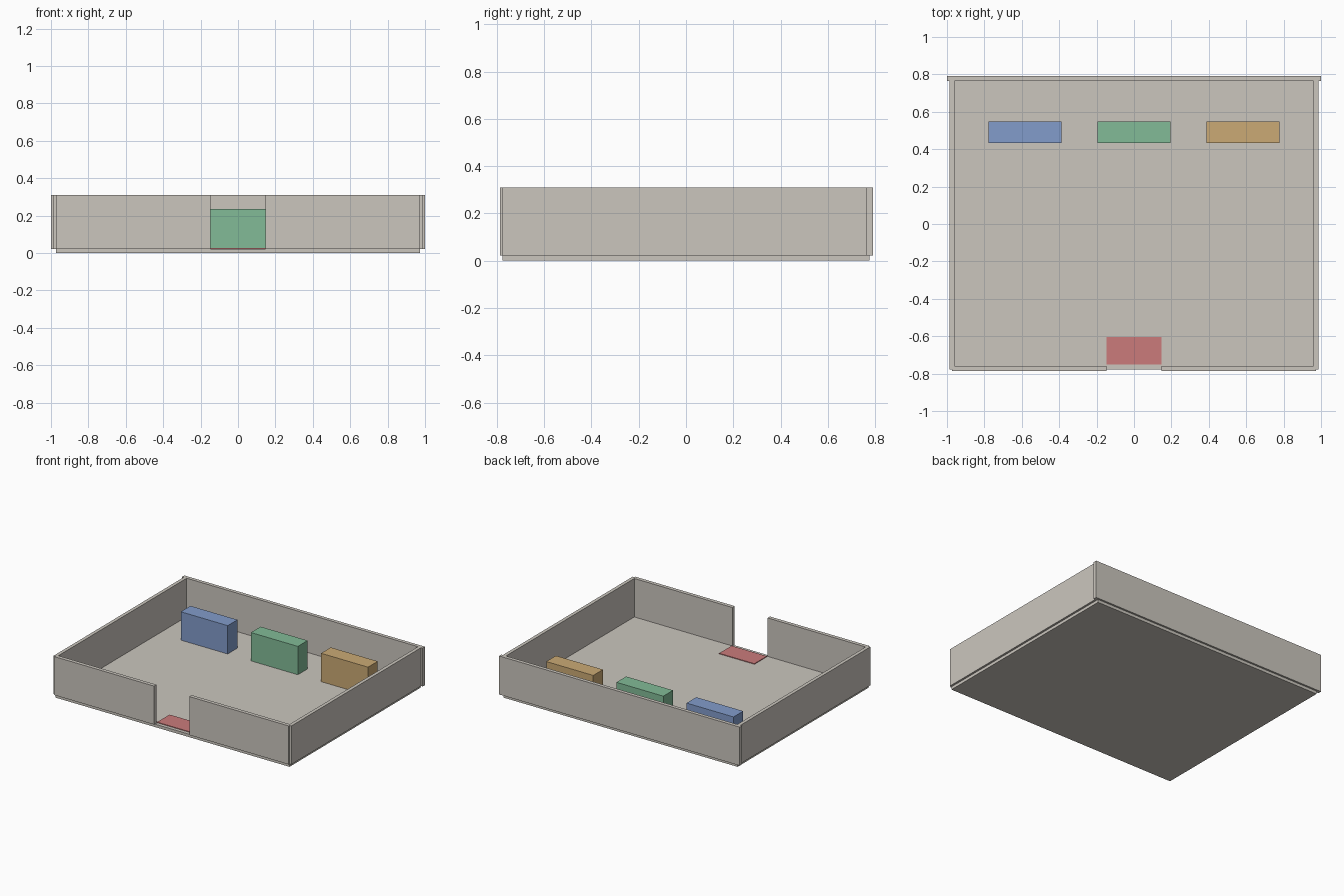
import bpy

if "Cube" in bpy.data.objects:
    bpy.data.objects.remove(bpy.data.objects["Cube"])


def material(name, rgb):
    """Flat colour given as sRGB 0-255, stored as linear."""
    def lin(c):
        c /= 255
        return c / 12.92 if c <= 0.04045 else ((c + 0.055) / 1.055) ** 2.4
    mat = bpy.data.materials.new(name)
    mat.diffuse_color = (*[lin(c) for c in rgb], 1)
    mat.use_nodes = True
    mat.node_tree.nodes["Principled BSDF"].inputs["Base Color"].default_value = mat.diffuse_color
    return mat


def box(name, x, y, z, mat):
    """Box spanning the given (min, max) ranges."""
    bpy.ops.mesh.primitive_cube_add(size=1)
    obj = bpy.context.object
    obj.name = name
    obj.location = [(a + b) / 2 for a, b in (x, y, z)]
    obj.scale = [b - a for a, b in (x, y, z)]
    bpy.ops.object.transform_apply(location=True, rotation=False, scale=True)
    obj.data.materials.append(mat)
    return obj


stone = material("warm_grey", (203, 198, 190))
blue = material("blue", (130, 156, 203))
green = material("green", (130, 187, 151))
orange = material("tan_orange", (203, 170, 117))
red = material("red", (203, 123, 123))

FLOOR_TOP, WALL_TOP = 0.022, 0.311
wall_z = (FLOOR_TOP, WALL_TOP)

# Floor slab and back wall
box("floor", (-0.972, 0.972), (-0.777, 0.777), (0, FLOOR_TOP), stone)
box("back_wall", (-1, 1), (0.764, 0.791), wall_z, stone)

# Side walls and the two front walls flanking the doorway
for side, s in (("left", -1), ("right", 1)):
    box(side + "_wall", sorted((s * 0.961, s * 0.987)), (-0.777, 0.777), wall_z, stone)
    box(side + "_front_wall", sorted((s * 0.146, s * 0.972)), (-0.787, -0.759), wall_z, stone)

# Three counters along the back
for name, x, mat in (("blue_counter", -0.583, blue), ("green_counter", 0, green),
                     ("orange_counter", 0.583, orange)):
    box(name, (x - 0.195, x + 0.195), (0.432, 0.547), (FLOOR_TOP, 0.235), mat)

# Entrance mat
box("door_mat", (-0.146, 0.146), (-0.751, -0.603), (FLOOR_TOP, 0.027), red)
